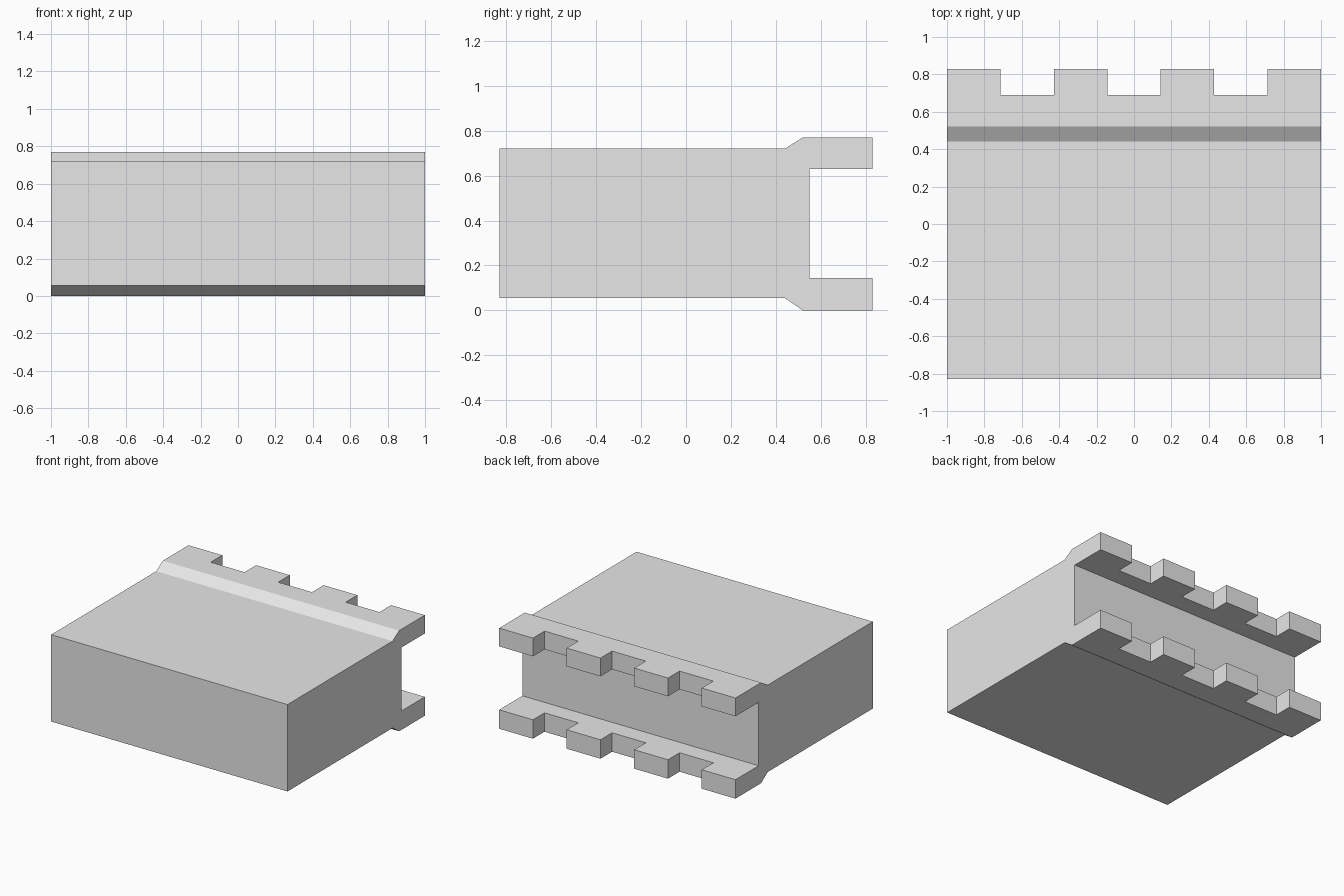
import bpy, bmesh
from mathutils import Vector

if "Cube" in bpy.data.objects:
    bpy.data.objects.remove(bpy.data.objects["Cube"])

grey = bpy.data.materials.new("plain_grey")
grey.diffuse_color = (0.8, 0.8, 0.8, 1)
grey.use_nodes = True
grey.node_tree.nodes["Principled BSDF"].inputs["Base Color"].default_value = grey.diffuse_color

# Side profile (y, z) with the two lips cut back to the notch depth
NOTCH, TIP, SEGMENTS = 0.69, 0.83, 7
profile = [(-0.83, 0.055), (0.44, 0.055), (0.52, 0), (NOTCH, 0),
           (NOTCH, 0.145), (0.55, 0.145), (0.55, 0.63), (NOTCH, 0.63),
           (NOTCH, 0.77), (0.52, 0.77), (0.44, 0.72), (-0.83, 0.72)]

# Block body: sweep the profile along x in equal segments
bm = bmesh.new()
rings = [[bm.verts.new((-1 + 2 * i / SEGMENTS, y, z)) for y, z in profile]
         for i in range(SEGMENTS + 1)]
n = len(profile)
lip_faces = []
for i in range(SEGMENTS):
    for j in range(n):
        k = (j + 1) % n
        f = bm.faces.new((rings[i][j], rings[i][k], rings[i + 1][k], rings[i + 1][j]))
        if i % 2 == 0 and j in (3, 7):
            lip_faces.append(f)
bm.faces.new(rings[0])
bm.faces.new(rings[-1])
bmesh.ops.recalc_face_normals(bm, faces=bm.faces[:])

# Teeth: pull out every second segment of both lips
for f in bmesh.ops.extrude_discrete_faces(bm, faces=lip_faces)["faces"]:
    for v in f.verts:
        v.co.y = TIP
bmesh.ops.remove_doubles(bm, verts=bm.verts[:], dist=1e-5)

# Remove the unneeded segment lines
bmesh.ops.dissolve_limit(bm, angle_limit=0.01, verts=bm.verts[:], edges=bm.edges[:])
bmesh.ops.recalc_face_normals(bm, faces=bm.faces[:])

mesh = bpy.data.meshes.new("toothed_block")
bm.to_mesh(mesh)
bm.free()
mesh.materials.append(grey)
bpy.context.collection.objects.link(bpy.data.objects.new("toothed_block", mesh))
